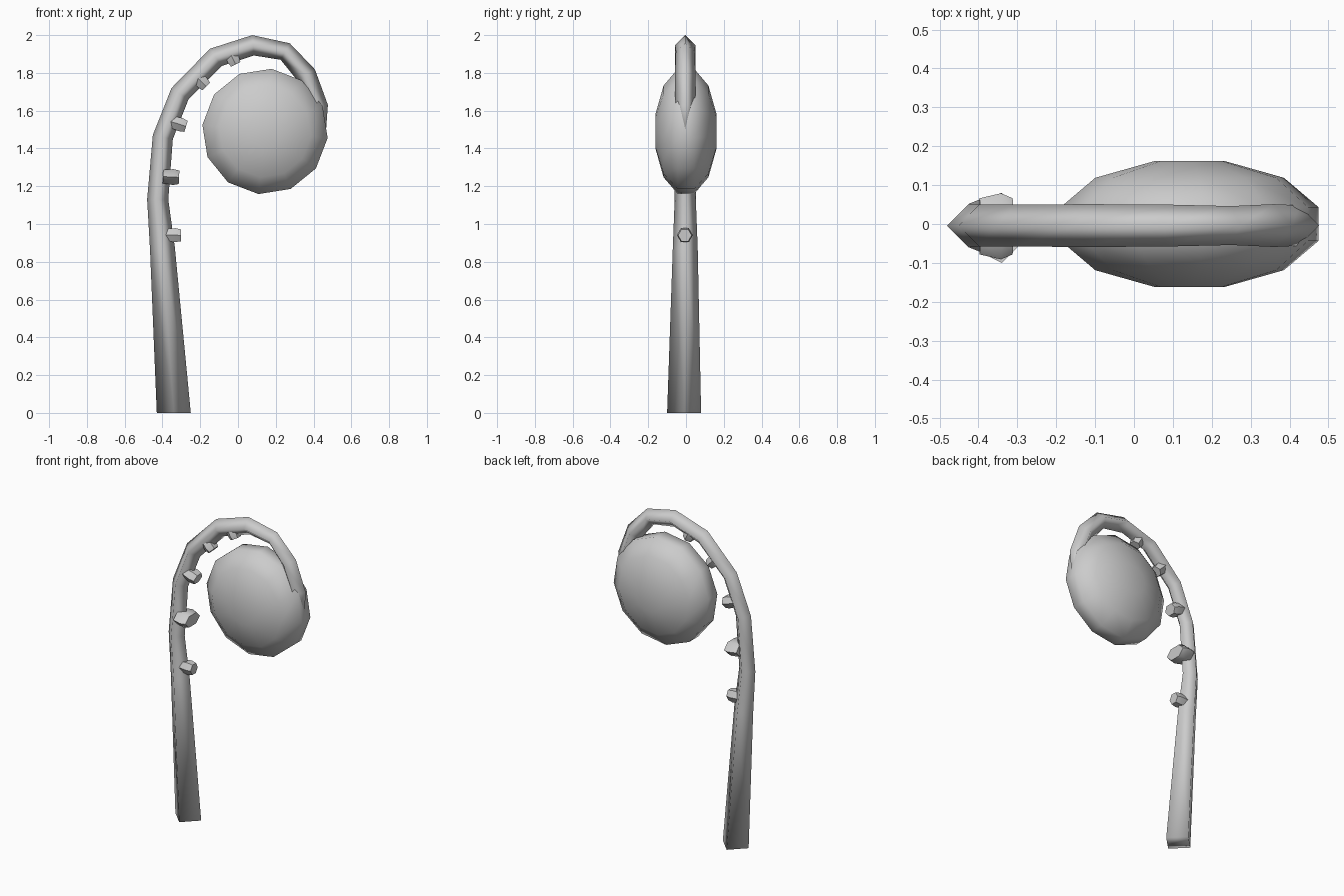
import bpy, bmesh
from math import sin, cos, radians
from mathutils import Vector

if "Cube" in bpy.data.objects:
    bpy.data.objects.remove(bpy.data.objects["Cube"])


def loft(name, rings, smooth_angle):
    """Skin a list of equal-length vertex rings and cap both ends."""
    bm = bmesh.new()
    rows = [[bm.verts.new(p) for p in ring] for ring in rings]
    n = len(rows[0])
    for a, b in zip(rows, rows[1:]):
        for i in range(n):
            j = (i + 1) % n
            bm.faces.new((a[i], a[j], b[j], b[i]))
    bm.faces.new(rows[0])
    bm.faces.new(rows[-1])
    bmesh.ops.recalc_face_normals(bm, faces=bm.faces)
    mesh = bpy.data.meshes.new(name)
    bm.to_mesh(mesh)
    bm.free()
    obj = bpy.data.objects.new(name, mesh)
    bpy.context.collection.objects.link(obj)
    bpy.ops.object.select_all(action='DESELECT')
    obj.select_set(True)
    bpy.context.view_layer.objects.active = obj
    bpy.ops.object.shade_smooth_by_angle(angle=radians(smooth_angle))
    return obj


# Curled stem: diamond section along a planar path (x, z, radius)
path = [(-.34, 0, .09), (-.40, .87, .066), (-.425, 1.13, .056), (-.398, 1.46, .054),
        (-.307, 1.69, .054), (-.118, 1.882, .055), (.08, 1.946, .054),
        (.25, 1.913, .05), (.36, 1.79, .055), (.425, 1.62, .052), (.425, 1.48, .04)]
rings = []
for k, (x, z, r) in enumerate(path):
    a, b = path[max(k - 1, 0)], path[min(k + 1, len(path) - 1)]
    t = Vector((b[0] - a[0], 0, b[1] - a[1])).normalized()
    if k == 0:
        t = Vector((0, 0, 1))
    inward = Vector((t.z, 0, -t.x))
    side = Vector((0, 1, 0))
    c = Vector((x, -.01 if k == 0 else -.004, z))
    rings.append([c + d * r for d in (-inward, side, inward, -side)])
loft("stem", rings, 95)

# Flattened curled tip: 12-sided lens with its axis along y
rings = []
for lat in (-75, -45, -15, 15, 45, 75):
    r, y = .345 * cos(radians(lat)), .168 * sin(radians(lat))
    rings.append([Vector((.143 + r * cos(radians(-6 + 30 * i)), y,
                          1.49 + r * sin(radians(-6 + 30 * i)))) for i in range(12)])
loft("curled_tip", rings, 60)

# Leaf buds on the inner side: tip x, tip z, direction x, z, half height, half width
buds = [(-.302, .94, 1, -.03, .037, .042), (-.312, 1.247, 1, -.05, .042, .085),
        (-.275, 1.517, .95, -.3, .036, .05), (-.168, 1.728, .7, -.7, .034, .045),
        (-.012, 1.845, .45, -.9, .033, .04)]
for k, (x, z, dx, dz, h, w) in enumerate(buds):
    d = Vector((dx, 0, dz)).normalized()
    up = Vector((-d.z, 0, d.x))
    tip = Vector((x, -.006, z))
    rings = []
    for back, s in ((.085, .85), (.03, 1), (0, .85)):
        rings.append([tip - d * back + up * (h * s * u) + Vector((0, w * s * v, 0))
                      for u, v in ((1, .5), (1, -.5), (0, -1), (-1, -.5), (-1, .5), (0, 1))])
    loft(f"leaf_bud_{k + 1}", rings, 50)
